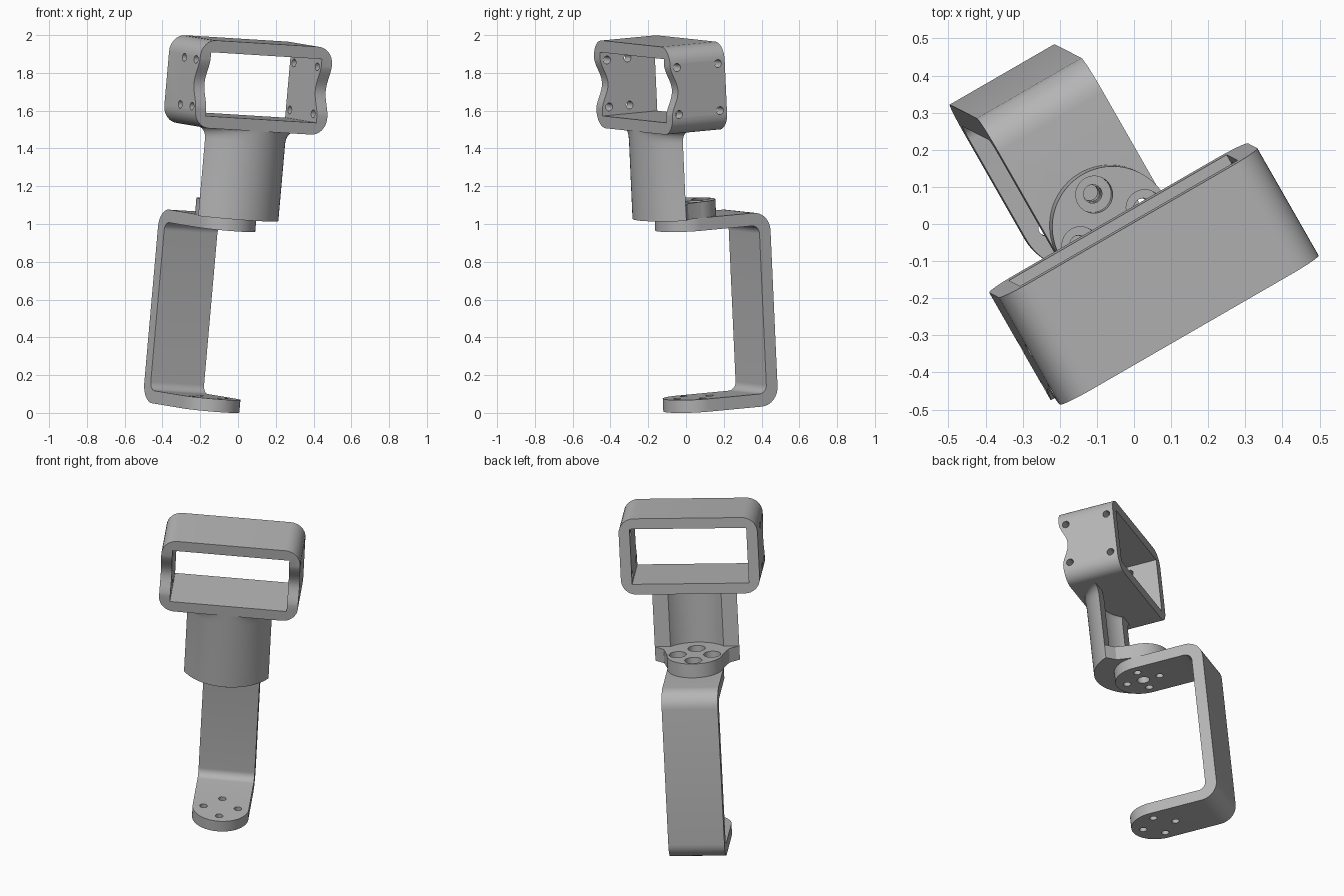
import bpy, bmesh
from math import sin, cos, pi, radians, acos
from mathutils import Vector, Matrix

cube = bpy.data.objects.get("Cube")
if cube:
    bpy.data.objects.remove(cube)

# Tilted frame shared by all parts: a = width, b = depth, c = height
W = Vector((0.088, -0.045, 1)).normalized()
U = Vector((0.866, 0.5, -0.0537))
U = (U - W * U.dot(W)).normalized()
V = W.cross(U)
FRAME = Matrix.Translation(U * -0.114) @ Matrix((U, V, W)).transposed().to_4x4()

grey = bpy.data.materials.new("plain grey")
grey.use_nodes = True
COLOUR = (0.46, 0.46, 0.46, 1)
grey.diffuse_color = COLOUR
grey.node_tree.nodes["Principled BSDF"].inputs["Base Color"].default_value = COLOUR


def loft(name, rings):
    """Skin equal rings of points and close both ends."""
    bm = bmesh.new()
    rows = [[bm.verts.new(p) for p in ring] for ring in rings]
    n = len(rows[0])
    for r0, r1 in zip(rows, rows[1:]):
        for i in range(n):
            j = (i + 1) % n
            bm.faces.new((r0[i], r0[j], r1[j], r1[i]))
    bm.faces.new(rows[0][::-1])
    bm.faces.new(rows[-1])
    bmesh.ops.recalc_face_normals(bm, faces=bm.faces)
    mesh = bpy.data.meshes.new(name)
    bm.to_mesh(mesh)
    bm.free()
    mesh.materials.append(grey)
    obj = bpy.data.objects.new(name, mesh)
    bpy.context.collection.objects.link(obj)
    obj.matrix_world = FRAME
    return obj


def prism(name, pts, axis, lo, hi):
    """Extrude a flat outline along axis a, b or c."""
    place = {"a": lambda p, h: (h, p[0], p[1]),
             "b": lambda p, h: (p[0], h, p[1]),
             "c": lambda p, h: (p[0], p[1], h)}[axis]
    return loft(name, [[place(p, h) for p in pts] for h in (lo, hi)])


def arc(centre, r, t0, t1, n):
    """Arc points; zero angle points to the front."""
    ts = [t0 + (t1 - t0) * i / n for i in range(n + 1)]
    return [(centre[0] + r * sin(t), centre[1] - r * cos(t)) for t in ts]


def circle(centre, r, n=32):
    return arc(centre, r, 0, 2 * pi, n)[:-1]


def rounded(corners, n=8):
    """Outline from (x, y, radius) right-angled corners."""
    out = []
    for i, (x, y, r) in enumerate(corners):
        p = Vector((x, y))
        if r == 0:
            out.append((x, y))
            continue
        d0 = (Vector(corners[i - 1][:2]) - p).normalized()
        d1 = (Vector(corners[(i + 1) % len(corners)][:2]) - p).normalized()
        for k in range(n + 1):
            t = k / n * pi / 2
            out.append(tuple(p + r * (d0 * (1 - sin(t)) + d1 * (1 - cos(t)))))
    return out


def boolean(obj, cutter, operation="DIFFERENCE"):
    mod = obj.modifiers.new("cut", "BOOLEAN")
    mod.operation = operation
    mod.object = cutter
    bpy.context.view_layer.objects.active = obj
    bpy.ops.object.modifier_apply(modifier=mod.name)
    bpy.data.objects.remove(cutter)


PIVOT = (0, 0.115)
ROUND = 0.163
BOLTS = [(PIVOT[0] + 0.1 * x, PIVOT[1] + 0.1 * y)
         for x, y in ((1, 0), (-1, 0), (0, 1), (0, -1))]
ARM_TOP, BASE_TOP, BOX_LOW, BOX_HIGH = 1.03, 1.115, 1.505, 1.972

# U-shaped bracket with rounded plate ends and bolt holes
BACK, T = 0.537, 0.068
profile = rounded([(-0.1, 0, 0), (BACK, 0, 0.1), (BACK, ARM_TOP, 0.1), (-0.1, ARM_TOP, 0),
                   (-0.1, ARM_TOP - T, 0), (BACK - T, ARM_TOP - T, 0.045),
                   (BACK - T, T, 0.045), (-0.1, T, 0)])
bracket = prism("bracket", profile, "a", -0.3, 0.3)
stadium = arc(PIVOT, ROUND, -pi / 2, pi / 2, 40) + [(ROUND, 0.7), (-ROUND, 0.7)]
boolean(bracket, prism("outline", stadium, "c", -0.1, 1.2), "INTERSECT")
for bolt in BOLTS:
    boolean(bracket, prism("bolt_cut", circle(bolt, 0.022), "c", -0.1, 1.2))
boolean(bracket, prism("pivot_cut", circle(PIVOT, 0.036), "c", 0.8, 1.2))

# Pivot base: outer arc blended into the round boss, with counterbored holes
R_OUT, R_IN, FLAT = 0.28, 0.205, 0.135
half_out, half_in = acos(FLAT / R_OUT), acos(FLAT / R_IN)
outer = arc(PIVOT, R_OUT, -half_out, half_out, 40)
boss = arc(PIVOT, ROUND, pi / 2, 3 * pi / 2, 40)
base = prism("pivot_base", outer + [(0.19, 0.025)] + boss + [(-0.19, 0.025)],
             "c", ARM_TOP, BASE_TOP)
for bolt in BOLTS:
    boolean(base, prism("bolt_cut", circle(bolt, 0.025), "c", 0.9, 1.2))
    boolean(base, prism("head_cut", circle(bolt, 0.05), "c", 1.07, 1.2))

# Curved post, hollow at the back, flaring under the box
section = outer + arc(PIVOT, R_IN, half_in, -half_in, 40)
levels = [(BASE_TOP, 1)]
for k in range(6):
    t = k / 5 * pi / 2
    levels.append((BOX_LOW - 0.06 * (1 - sin(t)), 1 + 0.22 * (1 - cos(t))))
post = loft("post", [[(x * s, y, c) for x, y in section] for c, s in levels])

# Open box frame
HALF_W, HALF_D, WALL = 0.403, 0.167, 0.064
box = prism("box_frame", rounded([(-HALF_W, BOX_LOW, 0.09), (HALF_W, BOX_LOW, 0.09),
                                  (HALF_W, BOX_HIGH, 0.09), (-HALF_W, BOX_HIGH, 0.09)]),
            "b", -HALF_D, HALF_D)
iw, lo, hi = HALF_W - WALL, BOX_LOW + WALL, BOX_HIGH - WALL
boolean(box, prism("opening", [(-iw, lo), (iw, lo), (iw, hi), (-iw, hi)], "b", -0.3, 0.3))

# Wavy notch in the front edges of both end walls
MID = (BOX_LOW + BOX_HIGH) / 2
wave = [(-HALF_D - 0.001 + 0.021 * (1 + cos(pi * i / 12)), MID + 0.145 * i / 12)
        for i in range(-12, 13)]
boolean(box, prism("notch", wave + [(-0.3, MID + 0.145), (-0.3, MID - 0.145)],
                   "a", -0.6, 0.6))

# Screw holes through the end walls
for side, depths in ((1, (-0.125, 0.125)), (-1, (-0.125, 0))):
    for b in depths:
        for c in (MID - 0.125, MID + 0.125):
            ends = sorted((side * 0.3, side * 0.5))
            boolean(box, prism("screw_cut", circle((b, c), 0.021, 24), "a", *ends))

# Smooth the curves and keep the edges sharp
bpy.ops.object.select_all(action="DESELECT")
for obj in (bracket, base, post, box):
    obj.select_set(True)
    bpy.context.view_layer.objects.active = obj
bpy.ops.object.shade_smooth_by_angle(angle=radians(30))
